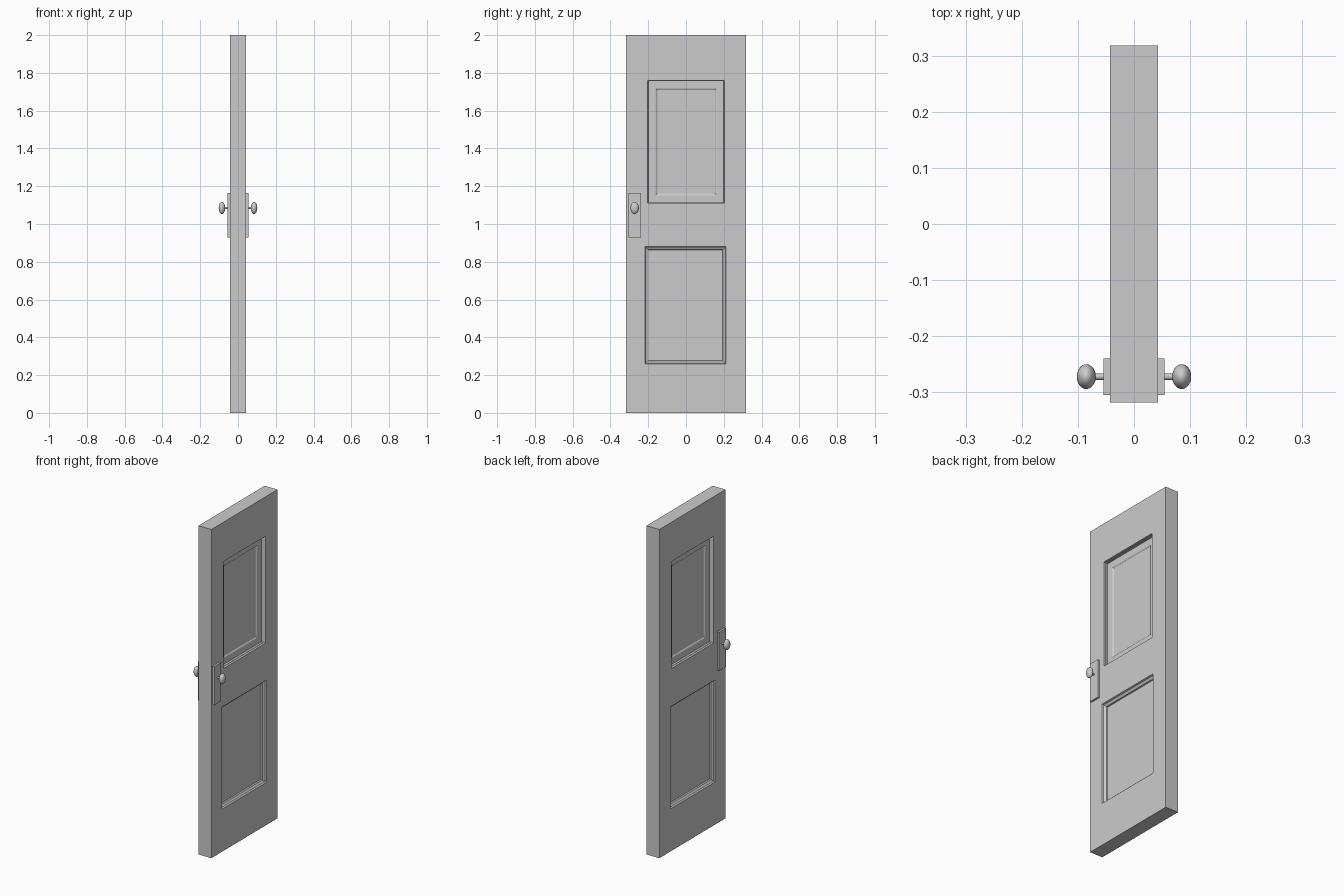
import bpy, bmesh, math
from mathutils import Matrix

if "Cube" in bpy.data.objects:
    bpy.data.objects.remove(bpy.data.objects["Cube"])

HX, HY, H, MID = 0.043, 0.318, 2.0, 1.0


def finish(name, bm, smooth=False):
    bmesh.ops.remove_doubles(bm, verts=bm.verts, dist=1e-5)
    bmesh.ops.recalc_face_normals(bm, faces=bm.faces)
    me = bpy.data.meshes.new(name)
    bm.to_mesh(me)
    bm.free()
    ob = bpy.data.objects.new(name, me)
    bpy.context.collection.objects.link(ob)
    for p in me.polygons:
        p.use_smooth = smooth
    return ob


def rect(bm, x, y0, y1, z0, z1):
    return [bm.verts.new((x, y, z)) for y, z in ((y0, z0), (y1, z0), (y1, z1), (y0, z1))]


def panel(bm, side, z_range, opening, profile):
    # surround, moulding rings and flat field of one panel
    y0, y1, z0, z1 = opening
    rings = [rect(bm, side * HX, -HY, HY, *z_range)]
    for inset, depth in profile:
        rings.append(rect(bm, side * (HX - depth), y0 + inset, y1 - inset,
                          z0 + inset, z1 - inset))
    for a, b in zip(rings, rings[1:]):
        for i in range(4):
            j = (i + 1) % 4
            bm.faces.new((a[i], a[j], b[j], b[i]))
    bm.faces.new(rings[-1])


# Door slab, both faces panelled
upper = [(0, 0), (0.001, 0.012), (0.003, 0.012), (0.004, 0.024),
         (0.040, 0.024), (0.044, 0.025), (0.049, 0.029), (0.051, 0.030)]
lower = [(0, 0), (0.003, 0.009), (0.010, 0.014), (0.016, 0.017), (0.018, 0.025)]
bm = bmesh.new()
for s in (-1, 1):
    panel(bm, s, (MID, H), (-0.203, 0.203, 1.11, 1.76), upper)
    panel(bm, s, (0, MID), (-0.218, 0.212, 0.26, 0.88), lower)
outline = [(-HY, 0), (HY, 0), (HY, MID), (HY, H), (-HY, H), (-HY, MID)]
for (ya, za), (yb, zb) in zip(outline, outline[1:] + outline[:1]):
    bm.faces.new([bm.verts.new(c) for c in
                  ((-HX, ya, za), (HX, ya, za), (HX, yb, zb), (-HX, yb, zb))])
finish("door_slab", bm)

# Handle hardware on each face
KY, KZ = -0.272, 1.085
for s, tag in ((1, "right"), (-1, "left")):
    bm = bmesh.new()
    bmesh.ops.create_cube(bm, size=1, matrix=Matrix.Translation((s * 0.0475, KY, 1.047))
                          @ Matrix.Diagonal((0.014, 0.065, 0.235, 1)))
    finish("lock_plate_" + tag, bm)

    bm = bmesh.new()
    bmesh.ops.create_cone(bm, cap_ends=True, segments=24, radius1=0.006, radius2=0.006,
                          depth=0.026, matrix=Matrix.Translation((s * 0.063, KY, KZ))
                          @ Matrix.Rotation(math.pi / 2, 4, 'Y'))
    stem = finish("knob_stem_" + tag, bm, True)
    stem.data.set_sharp_from_angle(angle=math.radians(40))

    bm = bmesh.new()
    bmesh.ops.create_uvsphere(bm, u_segments=32, v_segments=16, radius=1,
                              matrix=Matrix.Translation((s * 0.085, KY, KZ))
                              @ Matrix.Diagonal((0.017, 0.022, 0.032, 1)))
    finish("knob_" + tag, bm, True)
